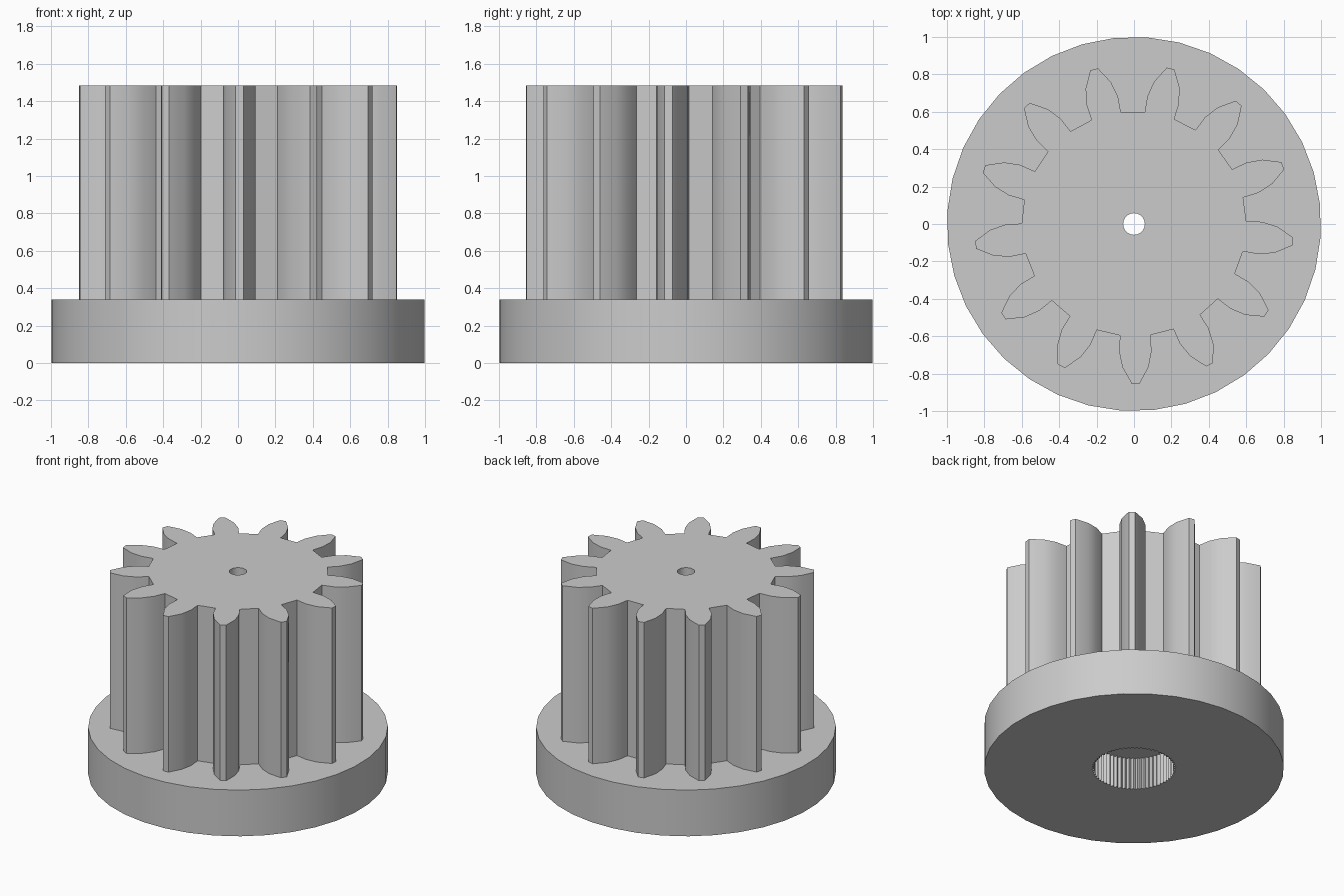
import bpy, bmesh, math

cube = bpy.data.objects.get("Cube")
if cube:
    bpy.data.objects.remove(cube, do_unlink=True)

TEETH = 13
FLANGE_TOP, GEAR_TOP, BORE_TOP = 0.34, 1.485, 0.235

grey = bpy.data.materials.new("plain grey")
grey.use_nodes = True
grey.diffuse_color = (0.6, 0.6, 0.6, 1)
grey.node_tree.nodes["Principled BSDF"].inputs["Base Color"].default_value = (0.6, 0.6, 0.6, 1)


def circle(radius, sides, start=0.0, inner=None):
    """Points on a circle; every second one sits at the inner radius if given."""
    pts = []
    for i in range(sides):
        a = start + math.tau * i / sides
        r = inner if inner and i % 2 else radius
        pts.append((r * math.cos(a), r * math.sin(a)))
    return pts


def gear_outline():
    """Repeat one tooth (distance from axis, half width) around the axis."""
    flank = [(0.595, 0.081), (0.68, 0.087), (0.765, 0.07), (0.854, 0.021)]
    tooth = [(r, -t) for r, t in flank] + flank[::-1]
    pts = []
    for i in range(TEETH):
        a = math.radians(-89.4) + math.tau * i / TEETH
        c, s = math.cos(a), math.sin(a)
        pts += [(r * c - t * s, r * s + t * c) for r, t in tooth]
    return pts


def add_loop(bm, pts, z):
    verts = [bm.verts.new((x, y, z)) for x, y in pts]
    edges = [bm.edges.new((v, verts[i - 1])) for i, v in enumerate(verts)]
    return verts, edges


def wall(bm, low, high):
    a, b = low[0], high[0]
    for i in range(len(a)):
        bm.faces.new((a[i - 1], a[i], b[i], b[i - 1]))


def cap(bm, outer, inner):
    bmesh.ops.triangle_fill(bm, use_beauty=True, edges=outer[1] + inner[1])


def finish(bm, name):
    bmesh.ops.recalc_face_normals(bm, faces=bm.faces[:])
    mesh = bpy.data.meshes.new(name)
    bm.to_mesh(mesh)
    bm.free()
    mesh.materials.append(grey)
    obj = bpy.data.objects.new(name, mesh)
    bpy.context.collection.objects.link(obj)
    bpy.ops.object.select_all(action='DESELECT')
    obj.select_set(True)
    bpy.context.view_layer.objects.active = obj
    bpy.ops.object.shade_smooth_by_angle(angle=math.radians(30))
    return obj


hole = circle(0.058, 24)

# Round flange with a splined blind bore below and a small through hole
bm = bmesh.new()
rim = circle(1.0, 36, math.radians(6))
splines = circle(0.282, 120, 0, 0.266)
rim_low, rim_high = add_loop(bm, rim, 0), add_loop(bm, rim, FLANGE_TOP)
bore_low, bore_high = add_loop(bm, splines, 0), add_loop(bm, splines, BORE_TOP)
hole_low, hole_high = add_loop(bm, hole, BORE_TOP), add_loop(bm, hole, FLANGE_TOP)
for low, high in ((rim_low, rim_high), (bore_low, bore_high), (hole_low, hole_high)):
    wall(bm, low, high)
for outer, inner in ((rim_low, bore_low), (bore_high, hole_low), (rim_high, hole_high)):
    cap(bm, outer, inner)
finish(bm, "flange")

# Toothed gear standing on the flange
bm = bmesh.new()
outline = gear_outline()
gear_low, gear_high = add_loop(bm, outline, FLANGE_TOP), add_loop(bm, outline, GEAR_TOP)
hole_low, hole_high = add_loop(bm, hole, FLANGE_TOP), add_loop(bm, hole, GEAR_TOP)
wall(bm, gear_low, gear_high)
wall(bm, hole_low, hole_high)
cap(bm, gear_low, hole_low)
cap(bm, gear_high, hole_high)
finish(bm, "toothed_gear")
